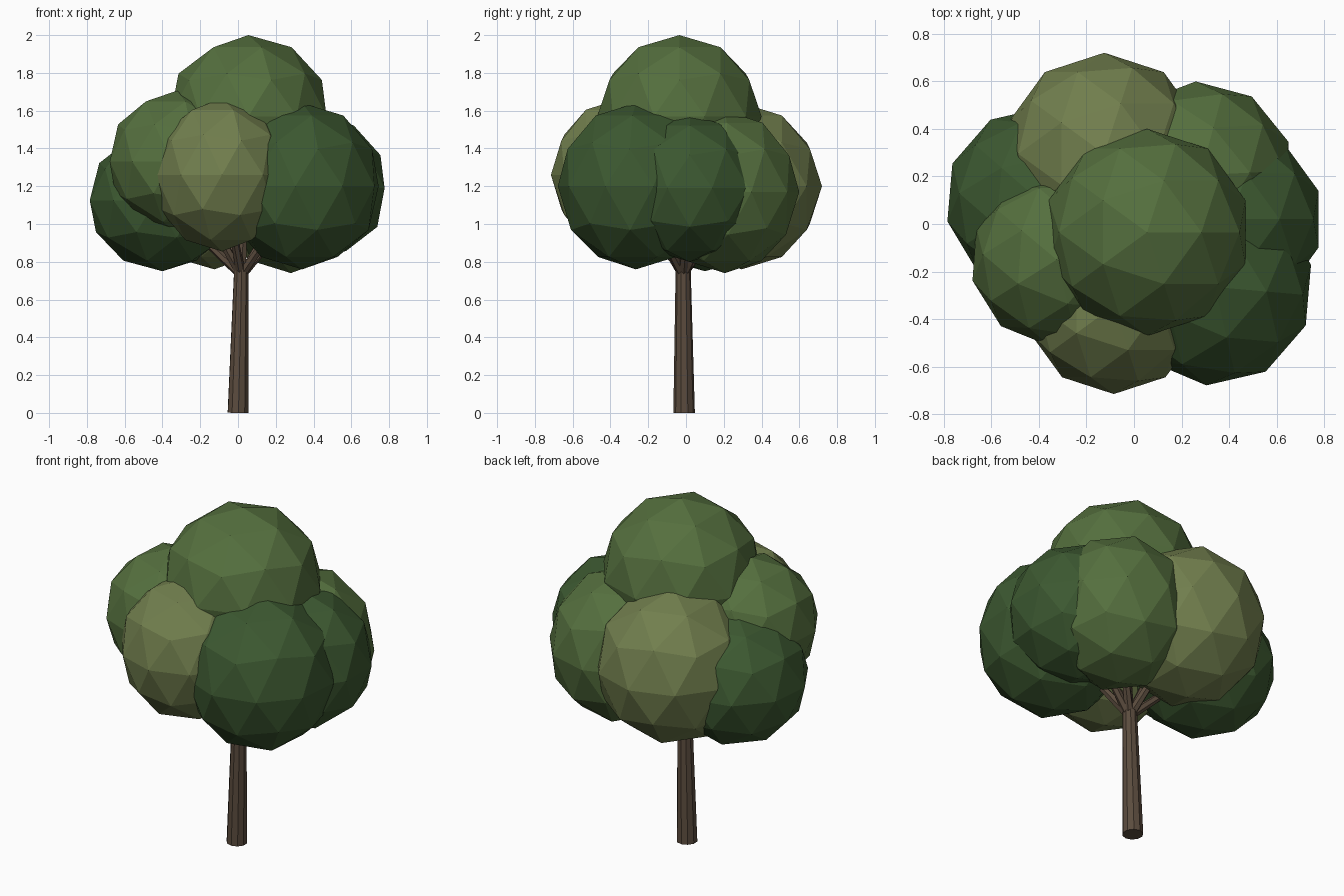
import bpy, math
from mathutils import Vector

if "Cube" in bpy.data.objects:
    bpy.data.objects.remove(bpy.data.objects["Cube"])


def material(name, rgb):
    m = bpy.data.materials.new(name)
    m.diffuse_color = (*rgb, 1)
    m.use_nodes = True
    m.node_tree.nodes["Principled BSDF"].inputs["Base Color"].default_value = m.diffuse_color
    return m


DARK = material("dark_leaf", (0.045, 0.098, 0.03))
GREEN = material("mid_leaf", (0.09, 0.16, 0.048))
OLIVE = material("olive_leaf", (0.165, 0.21, 0.075))
BARK = material("bark", (0.105, 0.072, 0.048))


def clump(name, centre, size, turn, mat):
    bpy.ops.mesh.primitive_ico_sphere_add(subdivisions=2, radius=1, location=centre,
                                          rotation=(0, 0, math.radians(turn)))
    o = bpy.context.object
    o.name = name
    o.scale = (size[0], size[0], size[1])
    o.data.materials.append(mat)


def limb(name, a, b, r1, r2, sides):
    a, b = Vector(a), Vector(b)
    d = b - a
    bpy.ops.mesh.primitive_cone_add(vertices=sides, radius1=r1, radius2=r2, depth=d.length,
                                    location=(a + b) / 2)
    o = bpy.context.object
    o.name = name
    o.rotation_euler = d.to_track_quat('Z', 'Y').to_euler()
    o.data.materials.append(BARK)


# Leaf clumps: name, centre, (horizontal radius, vertical radius), turn, colour
clumps = [
    ("crown_top", (0.055, -0.035, 1.57), (0.435, 0.43), 0, GREEN),
    ("crown_front_right", (0.34, -0.265, 1.20), (0.415, 0.44), -5, DARK),
    ("crown_right", (0.41, 0.02, 1.19), (0.385, 0.39), 0, DARK),
    ("crown_back_right", (0.28, 0.205, 1.17), (0.395, 0.43), 3, GREEN),
    ("crown_back_left", (-0.125, 0.295, 1.20), (0.425, 0.44), 0, OLIVE),
    ("crown_left", (-0.40, 0.10, 1.125), (0.395, 0.375), -5, DARK),
    ("crown_front_left", (-0.325, -0.15, 1.33), (0.365, 0.375), -4, GREEN),
    ("crown_front", (-0.085, -0.345, 1.26), (0.37, 0.405), 0, OLIVE),
]
for c in clumps:
    clump(*c)

# Tapered, slightly leaning trunk
top = (0.018, -0.015, 0.76)
limb("trunk", (0, -0.01, 0), top, 0.057, 0.040, 10)

# Branches fan out from the trunk top into each clump
for name, centre, *_ in clumps:
    limb(name.replace("crown", "branch"), (0.018, -0.015, 0.73), centre, 0.026, 0.012, 6)
